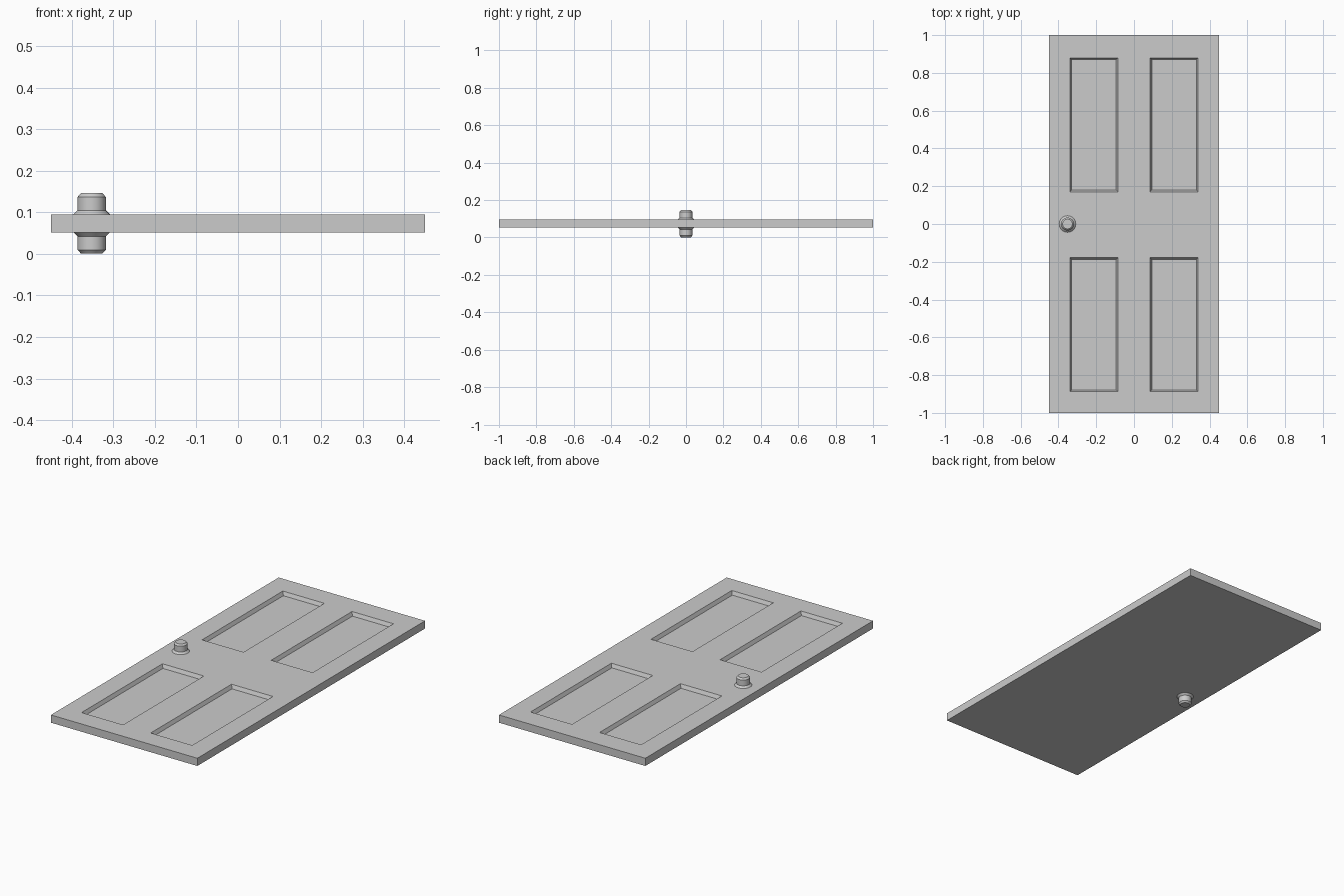
import bpy, bmesh, math
from mathutils import Matrix

cube = bpy.data.objects.get("Cube")
if cube:
    bpy.data.objects.remove(cube, do_unlink=True)

BOTTOM, TOP = 0.052, 0.095

grey = bpy.data.materials.new("plain grey")
grey.use_nodes = True
grey.diffuse_color = (0.6, 0.6, 0.6, 1)
grey.node_tree.nodes["Principled BSDF"].inputs["Base Color"].default_value = grey.diffuse_color


def finish(bm, name):
    mesh = bpy.data.meshes.new(name)
    bm.to_mesh(mesh)
    bm.free()
    mesh.materials.append(grey)
    obj = bpy.data.objects.new(name, mesh)
    bpy.context.collection.objects.link(obj)
    return obj


# Door slab: a grid of rails and stiles, with the four panels sunk in
xs = [-0.45, -0.34, -0.085, 0.085, 0.34, 0.45]
ys = [-1, -0.888, -0.178, 0.17, 0.88, 1]
bm = bmesh.new()
grid = [[bm.verts.new((x, y, TOP)) for x in xs] for y in ys]
panels = []
for j in range(5):
    for i in range(5):
        face = bm.faces.new((grid[j][i], grid[j][i + 1], grid[j + 1][i + 1], grid[j + 1][i]))
        if i in (1, 3) and j in (1, 3):
            panels.append(face)
bm.normal_update()
rim = [e for e in bm.edges if e.is_boundary]
bmesh.ops.inset_individual(bm, faces=panels, thickness=0.013, depth=-0.02)

# Slab sides and flat back
made = bmesh.ops.extrude_edge_only(bm, edges=rim)["geom"]
for v in made:
    if isinstance(v, bmesh.types.BMVert):
        v.co.z = BOTTOM
bmesh.ops.contextual_create(bm, geom=[e for e in made if isinstance(e, bmesh.types.BMEdge)])
bmesh.ops.recalc_face_normals(bm, faces=bm.faces)
finish(bm, "door_slab")


# Turned knob with a flared collar, one on each face
def knob(name, base, side):
    profile = [(0.044, 0), (0.034, 0.01), (0.034, 0.042), (0.026, 0.051), (0, 0.051)]
    bm = bmesh.new()
    pts = [bm.verts.new((r, 0, side * h)) for r, h in profile]
    edges = [bm.edges.new(pair) for pair in zip(pts, pts[1:])]
    bmesh.ops.spin(bm, geom=pts + edges, cent=(0, 0, 0), axis=(0, 0, 1),
                   angle=math.tau, steps=32, use_merge=True)
    bmesh.ops.remove_doubles(bm, verts=bm.verts, dist=0.0001)
    bmesh.ops.holes_fill(bm, edges=[e for e in bm.edges if e.is_boundary])
    bmesh.ops.recalc_face_normals(bm, faces=bm.faces)
    bm.transform(Matrix.Translation((-0.352, 0, base)))
    obj = finish(bm, name)
    bpy.ops.object.select_all(action="DESELECT")
    obj.select_set(True)
    bpy.context.view_layer.objects.active = obj
    bpy.ops.object.shade_smooth_by_angle(angle=math.radians(30))


knob("front_knob", TOP, 1)
knob("back_knob", BOTTOM, -1)
